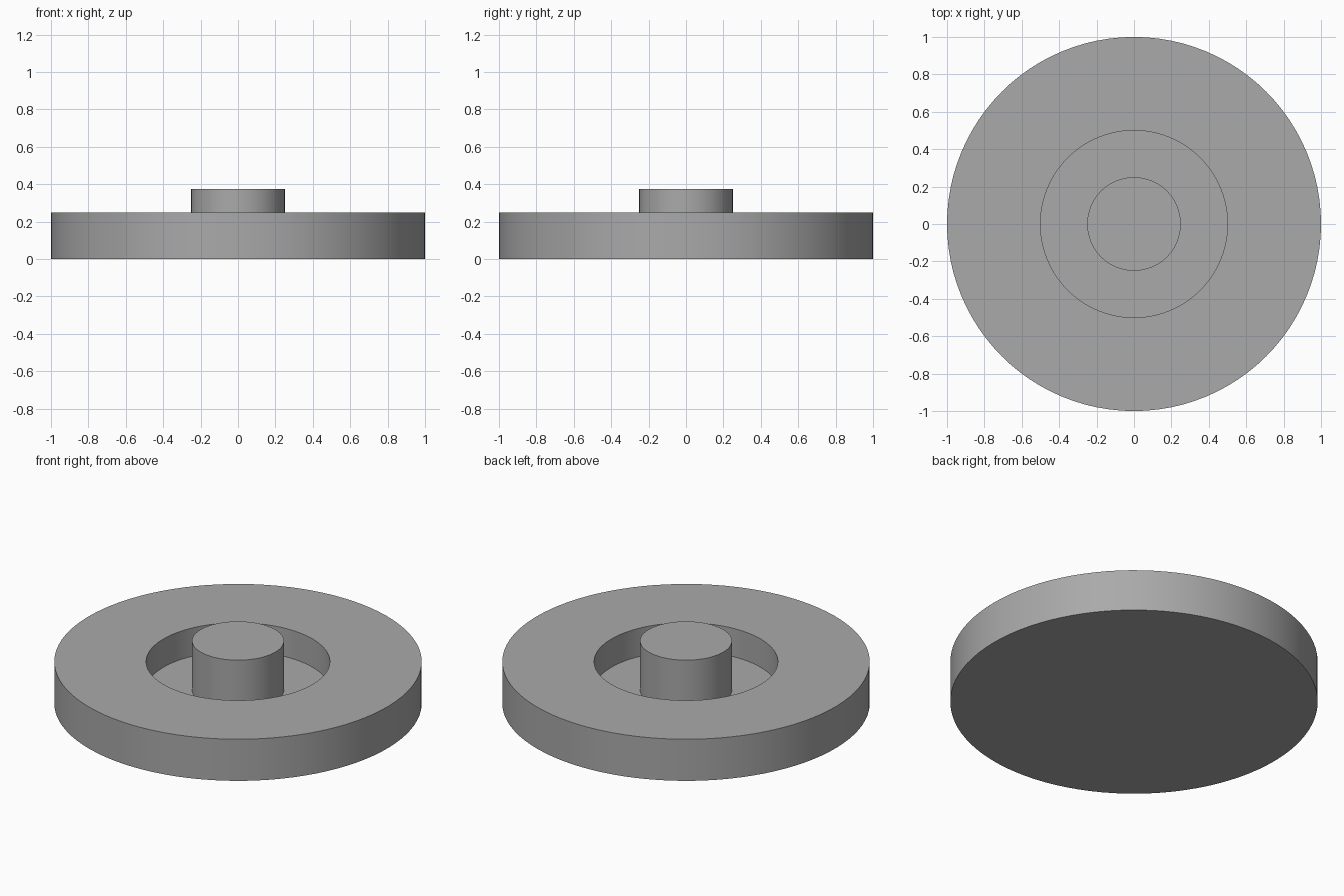
import bpy
import bmesh
from math import tau

SEGMENTS = 96
RIM_RADIUS, WELL_RADIUS, POST_RADIUS = 1.0, 0.5, 0.25
RIM_TOP, WELL_FLOOR, POST_TOP = 0.25, 0.08, 0.375

cube = bpy.data.objects.get("Cube")
if cube:
    bpy.data.objects.remove(cube, do_unlink=True)

# Plain grey material
grey = bpy.data.materials.new("plain grey")
grey.use_nodes = True
colour = (0.40, 0.40, 0.40, 1.0)
grey.diffuse_color = colour
grey.node_tree.nodes["Principled BSDF"].inputs["Base Color"].default_value = colour


def lathe(name, profile):
    """Revolve an (r, z) profile, starting and ending on the axis, around z."""
    bm = bmesh.new()
    verts = [bm.verts.new((r, 0, z)) for r, z in profile]
    edges = [bm.edges.new(pair) for pair in zip(verts, verts[1:])]
    bmesh.ops.spin(bm, geom=verts + edges, cent=(0, 0, 0), axis=(0, 0, 1),
                   angle=tau, steps=SEGMENTS, use_duplicate=False)
    bmesh.ops.remove_doubles(bm, verts=bm.verts, dist=0.0001)
    bmesh.ops.recalc_face_normals(bm, faces=bm.faces)
    mesh = bpy.data.meshes.new(name)
    bm.to_mesh(mesh)
    bm.free()
    mesh.materials.append(grey)
    obj = bpy.data.objects.new(name, mesh)
    bpy.context.collection.objects.link(obj)
    bpy.ops.object.select_all(action="DESELECT")
    obj.select_set(True)
    bpy.context.view_layer.objects.active = obj
    bpy.ops.object.shade_smooth_by_angle()
    return obj


# Disc with a round well and a central post rising from the well floor
lathe("recessed_disc_with_post", [
    (0, 0), (RIM_RADIUS, 0), (RIM_RADIUS, RIM_TOP),
    (WELL_RADIUS, RIM_TOP), (WELL_RADIUS, WELL_FLOOR),
    (POST_RADIUS, WELL_FLOOR), (POST_RADIUS, POST_TOP), (0, POST_TOP),
])
